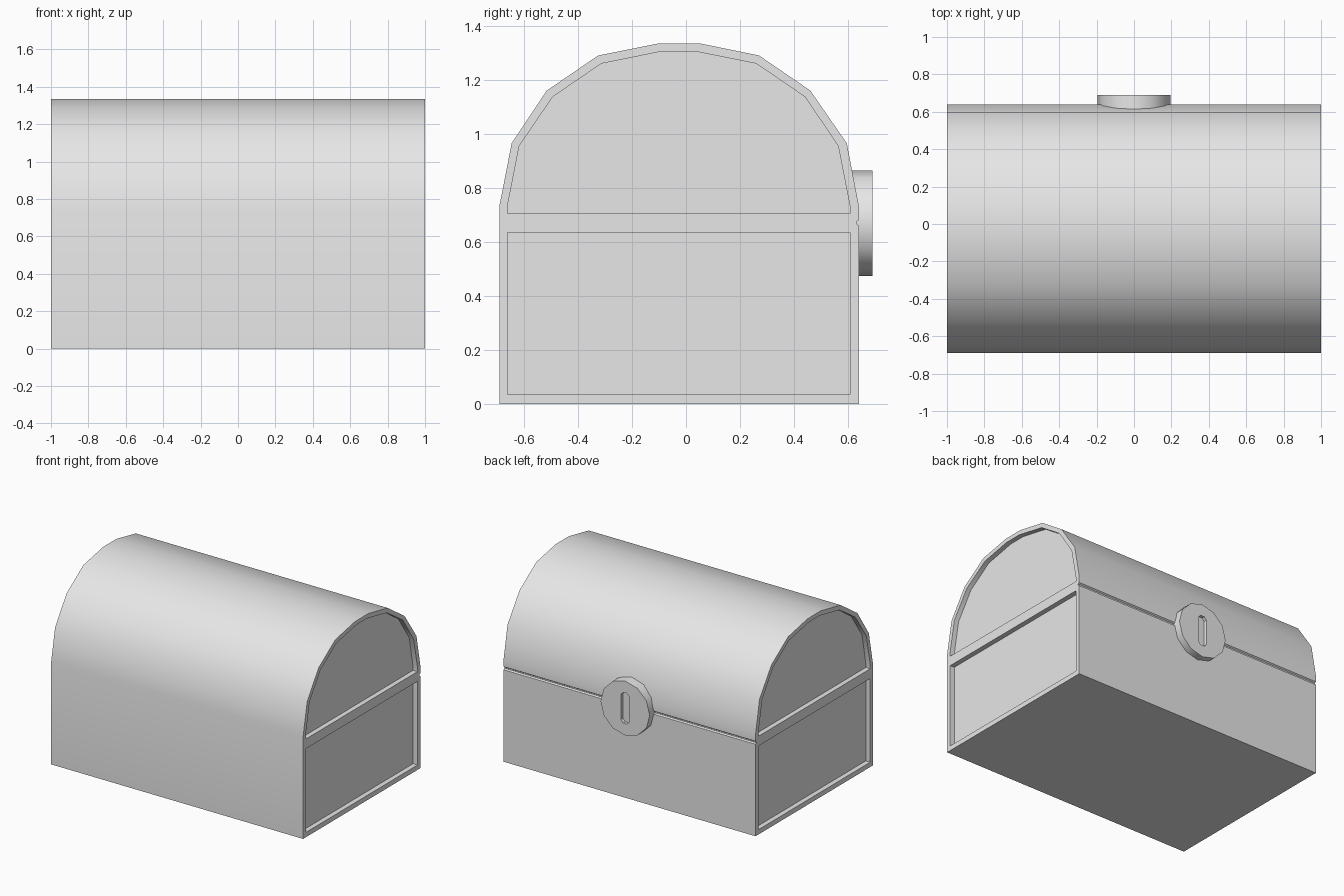
import bpy, bmesh, math
from mathutils import Vector

if "Cube" in bpy.data.objects:
    bpy.data.objects.remove(bpy.data.objects["Cube"])

grey = bpy.data.materials.new("light_grey")
grey.diffuse_color = (0.8, 0.8, 0.8, 1)
grey.use_nodes = True
grey.node_tree.nodes["Principled BSDF"].inputs["Base Color"].default_value = grey.diffuse_color


def prism(name, pts, lo, hi, axis):
    """Extrude a 2D outline from lo to hi: (y, z) along x, or (x, z) along y."""
    place = (lambda p, d: (d, p[0], p[1])) if axis == 'x' else (lambda p, d: (p[0], d, p[1]))
    shift = (hi - lo, 0, 0) if axis == 'x' else (0, hi - lo, 0)
    bm = bmesh.new()
    face = bm.faces.new([bm.verts.new(place(p, lo)) for p in pts])
    ext = bmesh.ops.extrude_face_region(bm, geom=[face], use_keep_orig=True)
    moved = [v for v in ext["geom"] if isinstance(v, bmesh.types.BMVert)]
    bmesh.ops.translate(bm, verts=moved, vec=Vector(shift))
    bmesh.ops.recalc_face_normals(bm, faces=bm.faces)
    mesh = bpy.data.meshes.new(name)
    bm.to_mesh(mesh)
    bm.free()
    mesh.materials.append(grey)
    ob = bpy.data.objects.new(name, mesh)
    bpy.context.collection.objects.link(ob)
    return ob


def carve(ob, cutters):
    """Subtract the cutters, then delete them and smooth the shallow edges."""
    bpy.ops.object.select_all(action='DESELECT')
    ob.select_set(True)
    bpy.context.view_layer.objects.active = ob
    for c in cutters:
        mod = ob.modifiers.new("cut", 'BOOLEAN')
        mod.operation, mod.solver, mod.object = 'DIFFERENCE', 'EXACT', c
        bpy.ops.object.modifier_apply(modifier=mod.name)
        bpy.data.objects.remove(c)
    bpy.ops.object.shade_smooth_by_angle(angle=math.radians(32))


# Chest: straight walls, arched lid, and a thin groove under the lid at the back
arch = [(-0.69, 0.735), (-0.645, 0.965), (-0.515, 1.16), (-0.325, 1.29), (-0.10, 1.335),
        (0.05, 1.335), (0.27, 1.29), (0.46, 1.16), (0.595, 0.965), (0.64, 0.73)]
groove = [(0.64, 0.682), (0.63, 0.675), (0.63, 0.667), (0.64, 0.66)]
chest = prism("chest", [(-0.69, 0)] + arch + groove + [(0.64, 0)], -1, 1, 'x')

# Recessed panels in both ends: arched above, rectangular below
lid_panel = [(-0.66, 0.705), (-0.66, 0.735), (-0.617, 0.955), (-0.493, 1.137), (-0.313, 1.26),
             (-0.09, 1.305), (0.035, 1.305), (0.26, 1.26), (0.44, 1.137), (0.563, 0.955),
             (0.607, 0.73), (0.607, 0.705)]
wall_panel = [(-0.66, 0.035), (-0.66, 0.635), (0.607, 0.635), (0.607, 0.035)]
depth = 0.035
cutters = []
for outline in (lid_panel, wall_panel):
    cutters.append(prism("panel_cutter", outline, 1 - depth, 1.1, 'x'))
    cutters.append(prism("panel_cutter", outline, -1.1, -1 + depth, 'x'))
carve(chest, cutters)

# Round lock plate with a slot keyhole
ring = [(0.195 * math.cos(i * math.pi / 6), 0.67 + 0.195 * math.sin(i * math.pi / 6))
        for i in range(12)]
lock = prism("lock_plate", ring, 0.57, 0.69, 'y')
slot = [(-0.033, 0.58), (-0.015, 0.56), (0.015, 0.56), (0.033, 0.58),
        (0.033, 0.76), (0.015, 0.78), (-0.015, 0.78), (-0.033, 0.76)]
carve(lock, [prism("keyhole_cutter", slot, 0.667, 0.75, 'y')])
